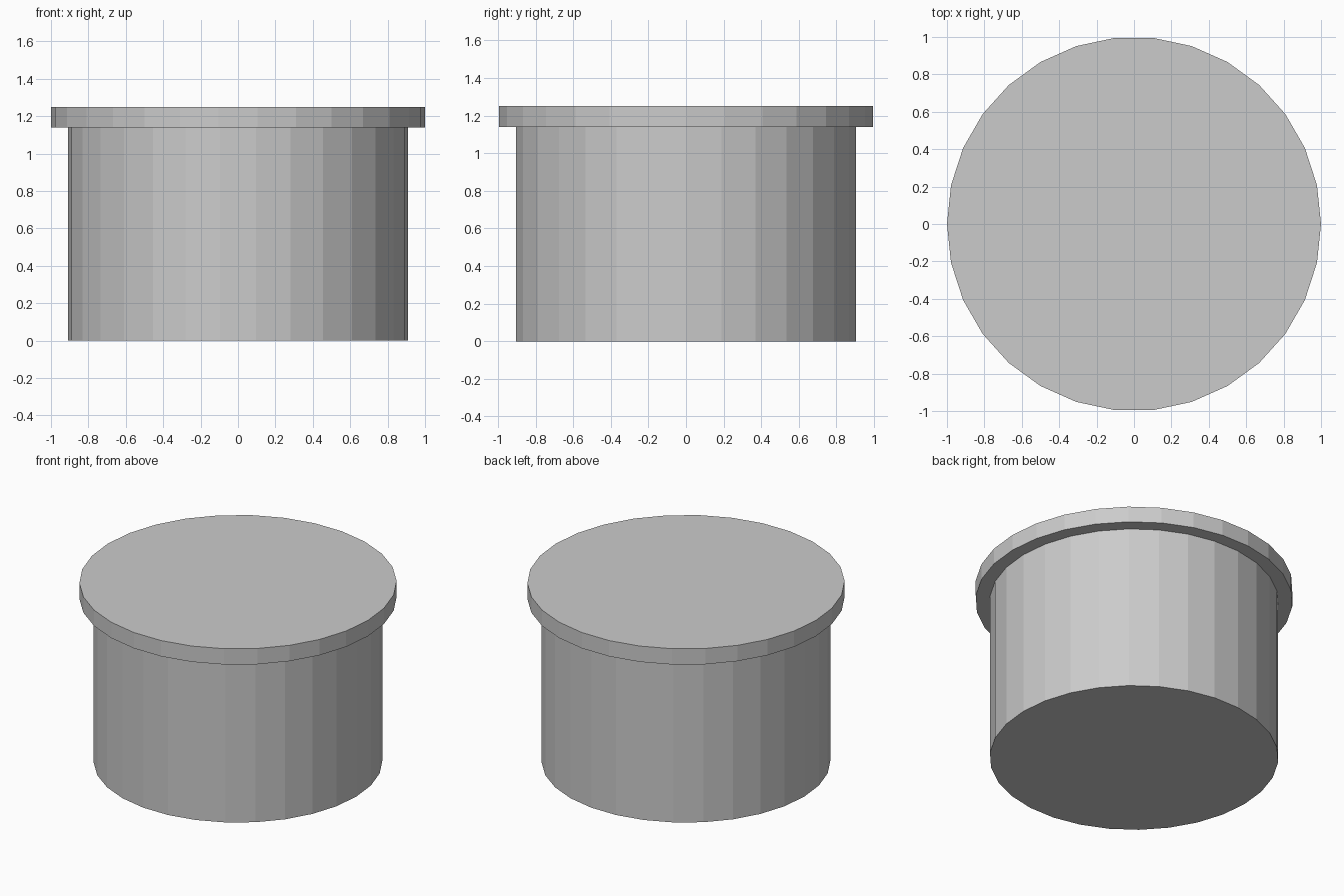
import bpy
import bmesh
from math import cos, sin, tau

if "Cube" in bpy.data.objects:
    bpy.data.objects.remove(bpy.data.objects["Cube"])

SIDES = 30


def lathe(name, profile):
    """Revolve (radius, z) points, listed bottom to top, into a capped flat-faced solid."""
    bm = bmesh.new()
    rings = [[bm.verts.new((r * cos(tau * i / SIDES), r * sin(tau * i / SIDES), z))
              for i in range(SIDES)] for r, z in profile]
    for low, high in zip(rings, rings[1:]):
        for i in range(SIDES):
            j = (i + 1) % SIDES
            bm.faces.new((low[i], low[j], high[j], high[i]))
    bm.faces.new(rings[0][::-1])
    bm.faces.new(rings[-1])
    mesh = bpy.data.meshes.new(name)
    bm.to_mesh(mesh)
    bm.free()
    obj = bpy.data.objects.new(name, mesh)
    bpy.context.collection.objects.link(obj)
    return obj


# Straight drum with an overhanging flat rim, as one closed solid
lathe("flanged_drum", [(0.91, 0), (0.91, 1.14), (1.0, 1.14), (1.0, 1.25)])
